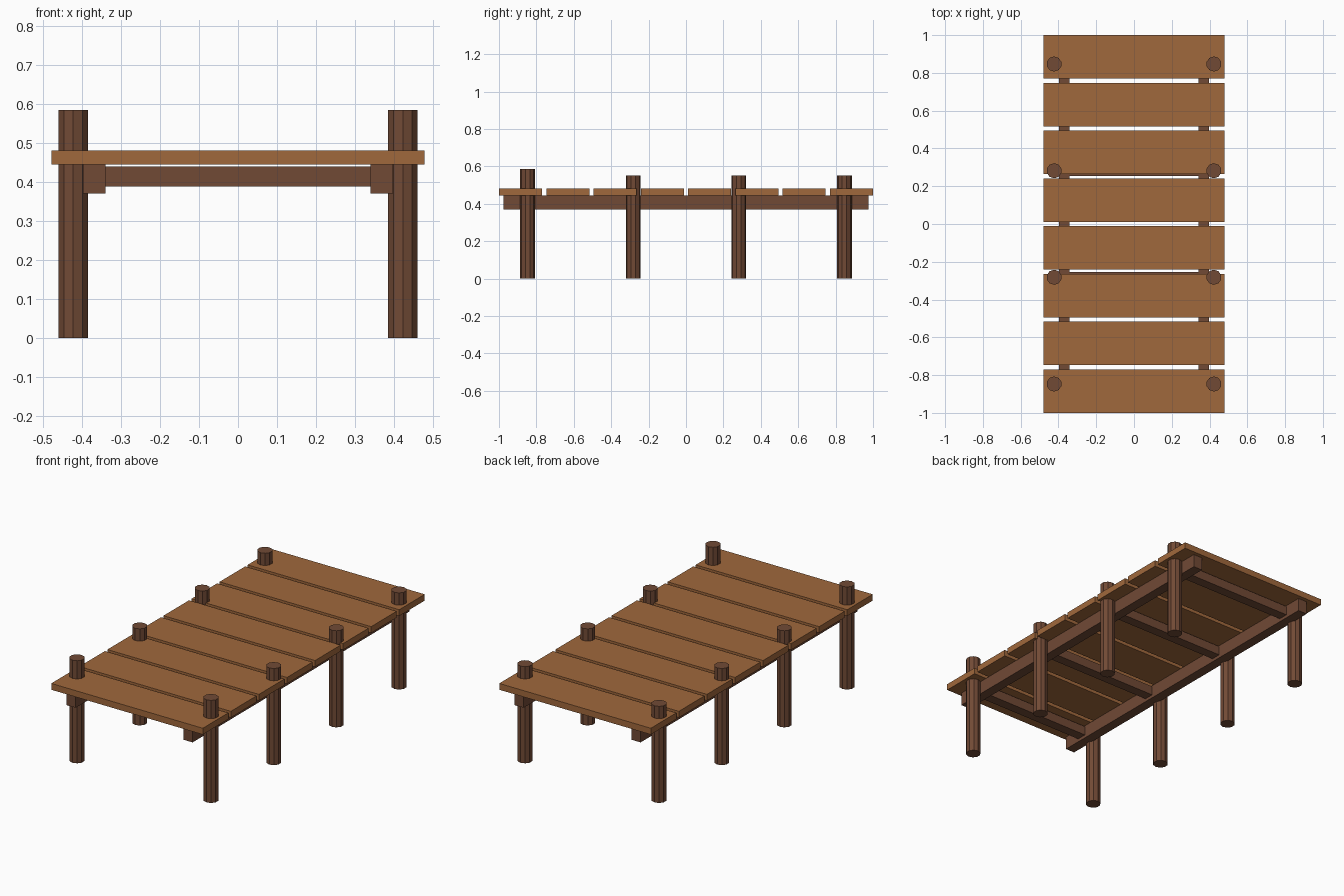
import bpy
from math import pi

cube = bpy.data.objects.get("Cube")
if cube:
    bpy.data.objects.remove(cube, do_unlink=True)


def make_material(name, colour):
    mat = bpy.data.materials.new(name)
    mat.use_nodes = True
    mat.diffuse_color = (*colour, 1)
    mat.node_tree.nodes["Principled BSDF"].inputs["Base Color"].default_value = (*colour, 1)
    return mat


plank_wood = make_material("light brown wood", (0.352, 0.138, 0.045))
post_wood = make_material("dark brown wood", (0.165, 0.068, 0.036))


def finish(name, mat):
    obj = bpy.context.object
    obj.name = name
    obj.data.materials.append(mat)
    return obj


def box(name, centre, size, mat):
    bpy.ops.mesh.primitive_cube_add(size=1, location=centre)
    obj = finish(name, mat)
    obj.scale = size
    bpy.ops.object.transform_apply(location=False, rotation=False, scale=True)


def post(name, x, y, height):
    bpy.ops.mesh.primitive_cylinder_add(vertices=10, radius=0.04, depth=height,
                                        location=(x, y, height / 2))
    finish(name, post_wood)


# Deck planks with narrow gaps
PLANKS, DEPTH = 8, 0.23
pitch = (2 - DEPTH) / (PLANKS - 1)
for i in range(PLANKS):
    y = -1 + DEPTH / 2 + i * pitch
    box(f"deck_plank_{i + 1}", (0, y, 0.463), (0.956, DEPTH, 0.036), plank_wood)

# Long beams under the deck, just inside the posts
for side, sign in (("left", 1), ("right", -1)):
    box(f"{side}_long_beam", (sign * 0.369, 0, 0.4075), (0.057, 1.954, 0.075), post_wood)

# Rows of posts, each row joined by a cross beam; the front pair is taller
for row, y in enumerate((-0.847, -0.282, 0.282, 0.847)):
    height = 0.585 if row == 0 else 0.551
    for side, sign in (("left", 1), ("right", -1)):
        post(f"{side}_post_{row + 1}", sign * 0.423, y, height)
    box(f"cross_beam_{row + 1}", (0, y, 0.414), (0.72, 0.057, 0.052), post_wood)
